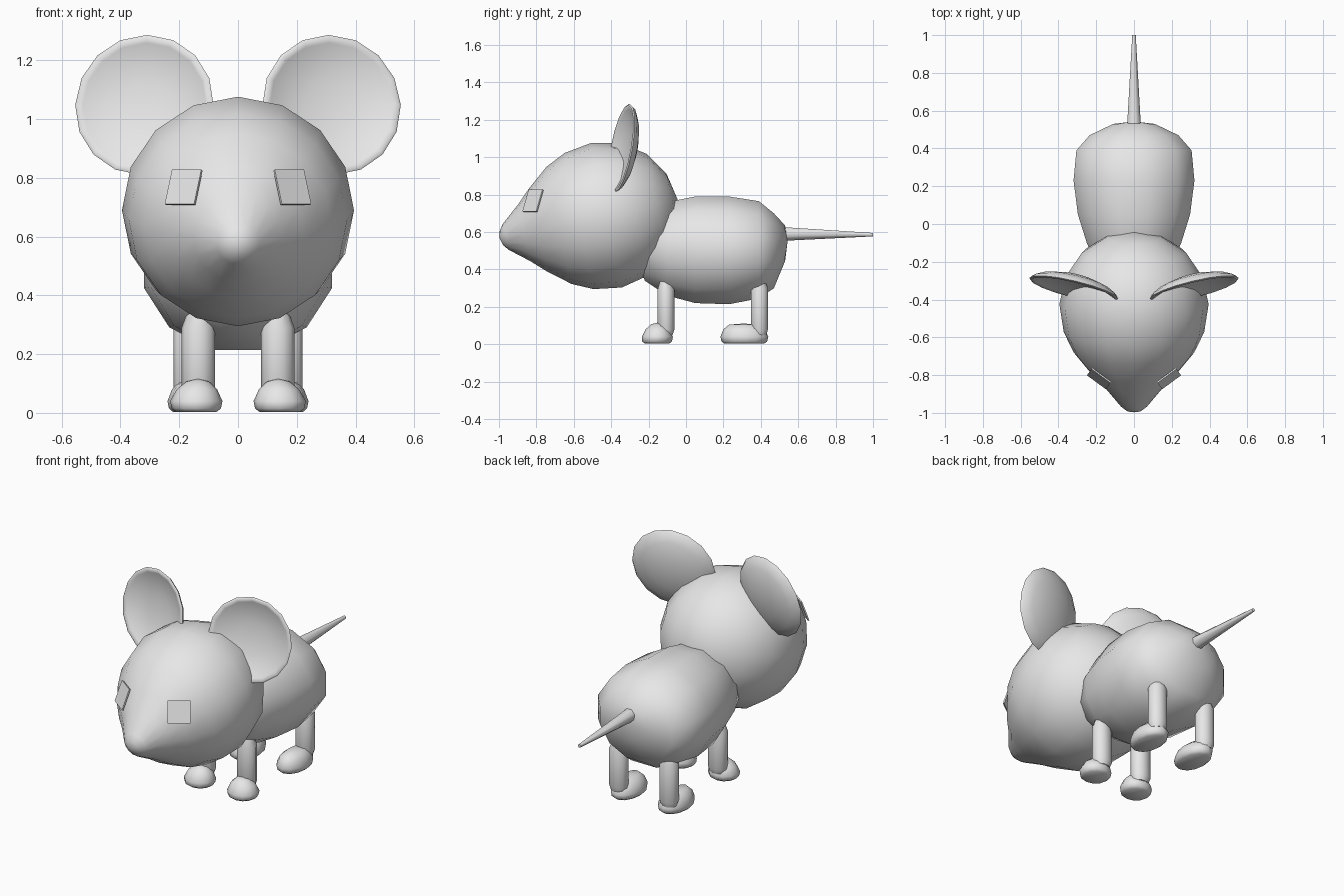
import bpy, bmesh, math
from mathutils import Matrix, Vector

if "Cube" in bpy.data.objects:
    bpy.data.objects.remove(bpy.data.objects["Cube"])

grey = bpy.data.materials.new("soft grey")
grey.diffuse_color = (0.8, 0.8, 0.8, 1)
grey.use_nodes = True
grey.node_tree.nodes["Principled BSDF"].inputs["Base Color"].default_value = grey.diffuse_color


def loft(name, rings, segs, matrix=Matrix(), offset=0.0, mirror=False):
    """Skin elliptical rings (cx, cy, t, rx, ry) stacked along local z."""
    bm = bmesh.new()
    loops = []
    for cx, cy, t, rx, ry in rings:
        loop = []
        for i in range(segs):
            a = 2 * math.pi * (i + offset) / segs
            loop.append(bm.verts.new((cx + rx * math.cos(a), cy + ry * math.sin(a), t)))
        loops.append(loop)
    for a, b in zip(loops, loops[1:]):
        for i in range(segs):
            j = (i + 1) % segs
            bm.faces.new((a[i], a[j], b[j], b[i]))
    for loop, ring in ((loops[0], rings[0]), (loops[-1], rings[-1])):
        if ring[3] > 0:
            bm.faces.new(loop)
    bmesh.ops.remove_doubles(bm, verts=bm.verts[:], dist=1e-5)
    bm.transform(matrix)
    if mirror:
        bm.transform(Matrix.Diagonal((-1, 1, 1, 1)))
    bmesh.ops.recalc_face_normals(bm, faces=bm.faces[:])
    mesh = bpy.data.meshes.new(name)
    bm.to_mesh(mesh)
    bm.free()
    mesh.materials.append(grey)
    ob = bpy.data.objects.new(name, mesh)
    bpy.context.collection.objects.link(ob)
    bpy.ops.object.select_all(action='DESELECT')
    ob.select_set(True)
    bpy.context.view_layer.objects.active = ob
    bpy.ops.object.shade_smooth_by_angle(angle=math.radians(60))
    return ob


def frame(origin, normal, up=(0, 0, 1)):
    """Matrix whose local z follows the normal and local y leans towards up."""
    n = Vector(normal).normalized()
    x = Vector(up).cross(n).normalized()
    y = n.cross(x)
    m = Matrix((x, y, n)).transposed().to_4x4()
    m.translation = origin
    return m


# Head: teardrop turned around a tilted axis, nose pointing forward and down
head_profile = [(.39, 0), (.36, .15), (.277, .277), (.15, .362), (0, .395),
                (-.15, .372), (-.26, .32), (-.377, .225), (-.45, .155),
                (-.55, .072), (-.575, .04), (-.585, 0)]
tilt = 0.21
loft("head", [(0, 0, t, r, r) for t, r in head_profile], 16,
     frame((0, -.425, .69), (0, math.cos(tilt), math.sin(tilt))))

# Body: plump barrel along y, given as (y, centre z, half width, half height)
body_rings = [(.543, .55, 0, 0), (.53, .54, .11, .095), (.47, .50, .235, .20),
              (.39, .505, .305, .26), (.23, .502, .32, .288), (.05, .505, .297, .285),
              (-.10, .51, .25, .25), (-.22, .52, .20, .18), (-.30, .53, 0, 0)]
loft("body", [(0, zc, y, rx * 1.035, rz * 1.035) for y, zc, rx, rz in body_rings], 12,
     frame((0, 0, 0), (0, 1, 0)), offset=.5)

# Tail: thin tapering cone
loft("tail", [(0, .59, .48, .042, .042), (0, .586, 1.0, .01, .01)], 8,
     frame((0, 0, 0), (0, 1, 0)), offset=.5)

# Dished ear profile: domed back, rounded rim, hollow front
ear_profile = [(-.062, 0), (-.055, .10), (-.032, .185), (-.008, .23), (.008, .242),
               (.014, .232), (.006, .215), (-.015, .165), (-.03, .09), (-.035, 0)]

for side, flip in (("right", False), ("left", True)):
    # Ears
    loft(side + "_ear", [(0, 0, t, r, r) for t, r in ear_profile], 16,
         frame((.317, -.335, 1.047), (.24, -1, .18)), mirror=flip)

    # Eyes: thin square plates on the cheeks
    h = .062 * math.sqrt(2)
    loft(side + "_eye", [(0, 0, -.004, h, h), (0, 0, .004, h, h)], 4,
         frame((.185, -.818, .768), (.56, -.76, .335)), offset=.5, mirror=flip)

    # Front leg and paw
    loft(side + "_front_leg",
         [(.135, -.105, .05, .045, .035), (.135, -.107, .08, .057, .048),
          (.135, -.107, .29, .057, .048), (.135, -.107, .35, .035, .03)],
         10, mirror=flip)
    loft(side + "_front_paw",
         [(.142, -.155, .003, .068, .064), (.142, -.155, .015, .084, .080),
          (.142, -.153, .04, .089, .083), (.14, -.152, .08, .069, .064),
          (.137, -.15, .107, .038, .036), (.136, -.15, .116, 0, 0)],
         12, mirror=flip)

    # Back leg and longer paw
    loft(side + "_back_leg",
         [(.165, .393, .05, .045, .038), (.165, .393, .08, .055, .048),
          (.165, .393, .30, .055, .048), (.165, .393, .355, .028, .024)],
         10, mirror=flip)
    loft(side + "_back_paw",
         [(.155, .312, .003, .066, .105), (.155, .312, .015, .080, .122),
          (.155, .312, .04, .085, .128), (.157, .31, .08, .068, .110),
          (.159, .308, .105, .04, .078), (.159, .308, .111, 0, 0)],
         12, mirror=flip)
